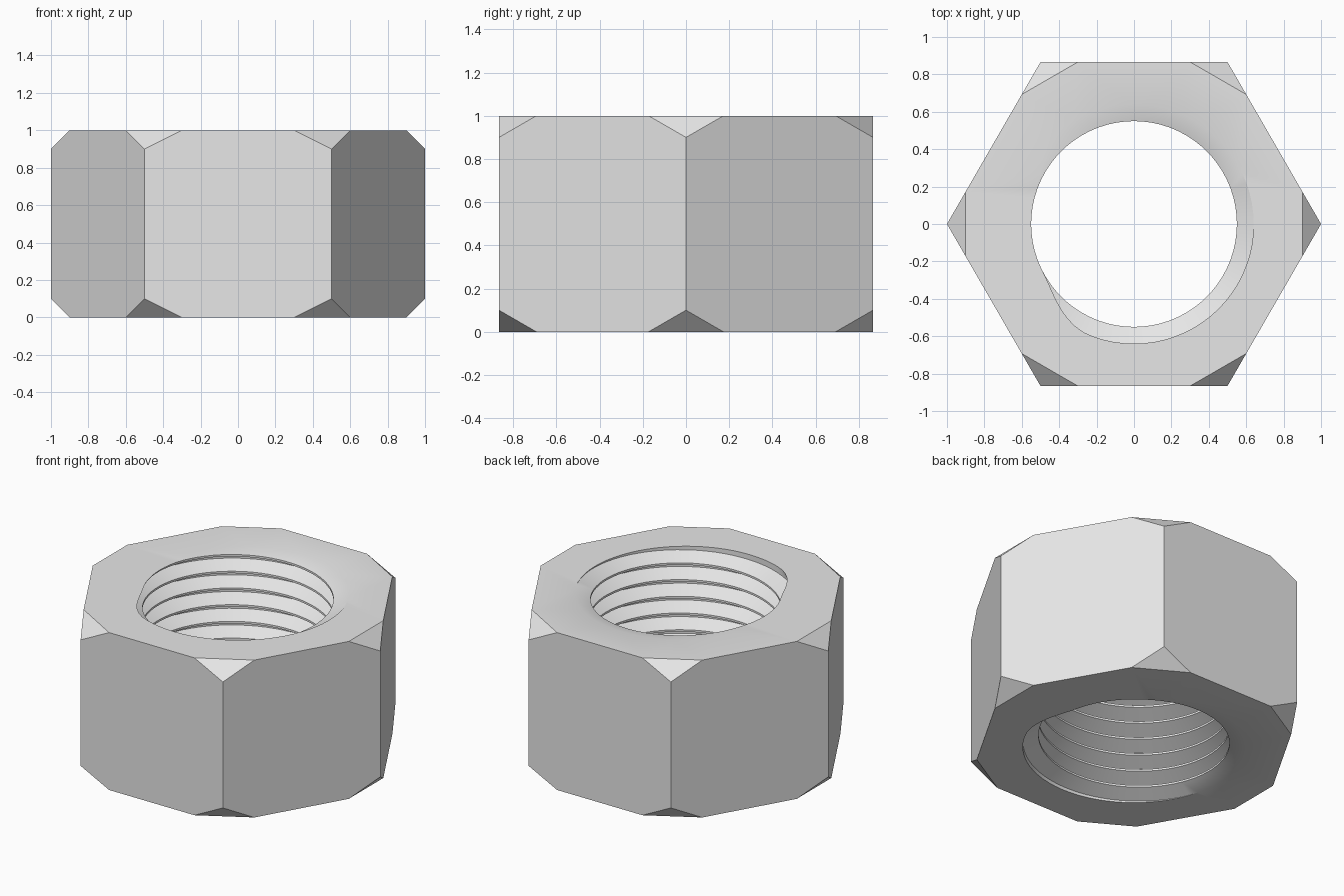
import bpy, bmesh, math
from mathutils import Matrix, Vector

cube = bpy.data.objects.get("Cube")
if cube:
    bpy.data.objects.remove(cube, do_unlink=True)

HEIGHT, CUT = 1.0, 0.1            # nut height, corner chamfer
MINOR, MAJOR = 0.55, 0.64         # thread crest and root radii
PITCH, STEPS = 0.1062, 72
TOP_RUNOUT, BOTTOM_RUNOUT = math.radians(186), math.radians(35)

bm = bmesh.new()


# Hexagonal body: octagonal sides and triangular corner chamfers
def corner(k):
    turn = Matrix.Rotation(math.radians(60 * k), 3, 'Z')
    half = CUT * math.tan(math.radians(60))
    spots = []
    for z_flat, z_tip in ((0, CUT), (HEIGHT, HEIGHT - CUT)):
        spots += [(1 - CUT, -half, z_flat), (1, 0, z_tip), (1 - CUT, half, z_flat)]
    return [bm.verts.new(turn @ Vector(p)) for p in spots]


corners = [corner(k) for k in range(6)]
for k in range(6):
    a, b = corners[k], corners[(k + 1) % 6]
    bm.faces.new((a[1], a[2], b[0], b[1], b[4], b[3], a[5], a[4]))
    bm.faces.new(a[:3])
    bm.faces.new(a[3:])


# Hole radius at an end face: narrows where the thread runs out
def rim_radius(angle, runout):
    away = abs((angle - runout + math.pi) % math.tau - math.pi)
    t = min(max((math.degrees(away) - 22) / 40, 0), 1)
    return MINOR + (MAJOR - MINOR) * t * t * (3 - 2 * t)


# Internal helical thread, clamped to the two end faces
profile = [(-0.06, MINOR), (0.06, MINOR), (0.45, MAJOR), (0.55, MAJOR)]
columns = []
for s in range(STEPS + 1):
    angle = math.tau * s / STEPS
    column = []
    for turn in range(-3, 13):
        for offset, radius in profile:
            z = PITCH * (turn + offset + (angle - BOTTOM_RUNOUT) / math.tau)
            if z >= HEIGHT - 0.0005:
                z, radius = HEIGHT, rim_radius(angle, TOP_RUNOUT)
            elif z <= 0.0005:
                z, radius = 0, rim_radius(angle, BOTTOM_RUNOUT)
            column.append(bm.verts.new((radius * math.cos(angle), radius * math.sin(angle), z)))
    columns.append(column)
for a, b in zip(columns, columns[1:]):
    for i in range(len(a) - 1):
        bm.faces.new((a[i], a[i + 1], b[i + 1], b[i]))
bmesh.ops.remove_doubles(bm, verts=bm.verts[:], dist=0.00005)

# End faces between the hexagon and the hole
for level in (0, HEIGHT):
    rim = [e for e in bm.edges if e.is_boundary
           and all(abs(v.co.z - level) < 0.0001 for v in e.verts)]
    bmesh.ops.triangle_fill(bm, edges=rim, use_beauty=True,
                            normal=(0, 0, 1 if level else -1))
bmesh.ops.recalc_face_normals(bm, faces=bm.faces[:])

mesh = bpy.data.meshes.new("hex_nut")
bm.to_mesh(mesh)
bm.free()
nut = bpy.data.objects.new("hex_nut", mesh)
bpy.context.collection.objects.link(nut)

# Plain grey metal
grey = bpy.data.materials.new("light_grey")
grey.use_nodes = True
colour = (0.8, 0.8, 0.8, 1)
grey.diffuse_color = colour
for node in grey.node_tree.nodes:
    if node.type == 'BSDF_PRINCIPLED':
        node.inputs["Base Color"].default_value = colour
mesh.materials.append(grey)

bpy.ops.object.select_all(action='DESELECT')
nut.select_set(True)
bpy.context.view_layer.objects.active = nut
bpy.ops.object.shade_smooth_by_angle(angle=math.radians(30))
